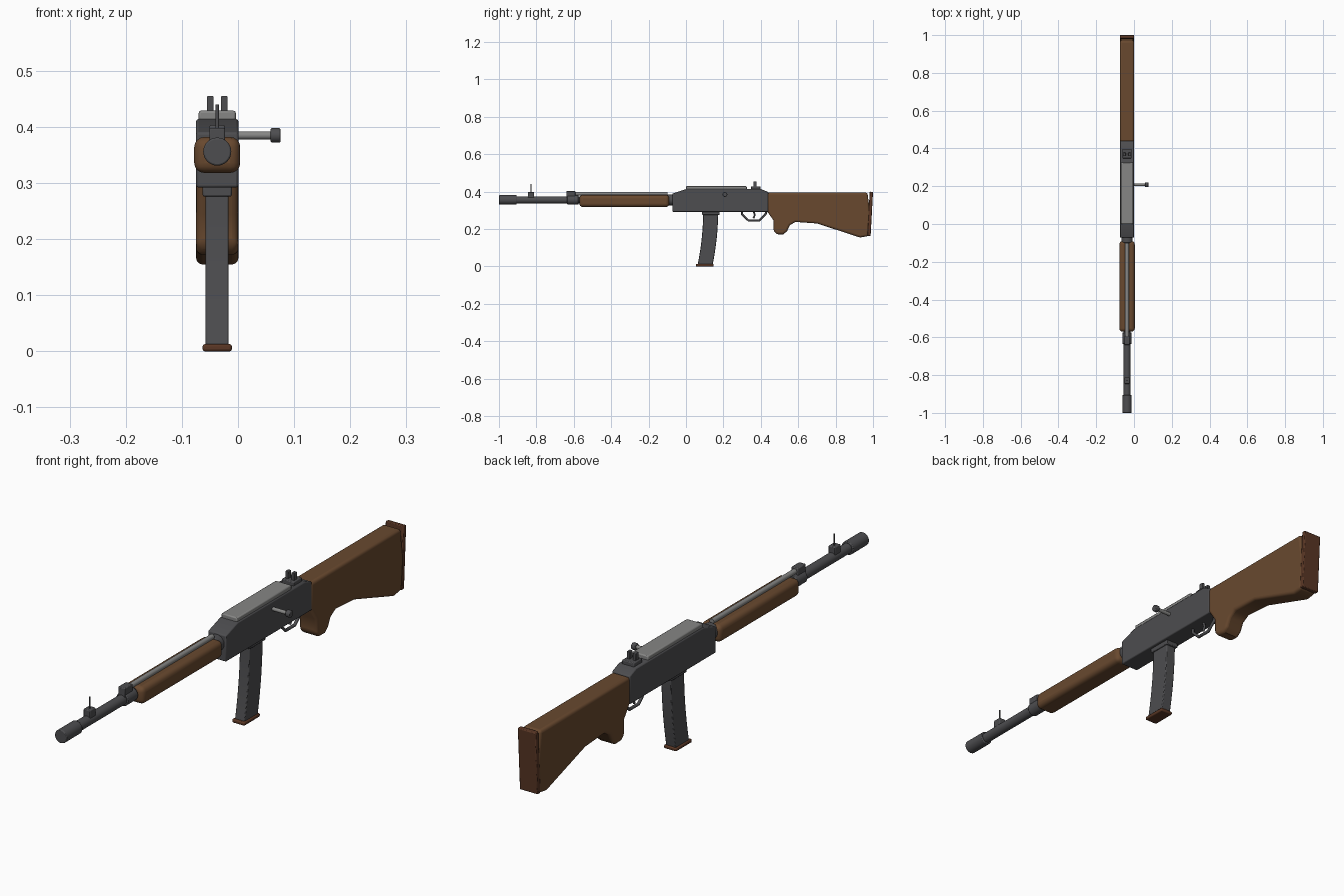
import bpy, bmesh, math
from mathutils import Matrix

if "Cube" in bpy.data.objects:
    bpy.data.objects.remove(bpy.data.objects["Cube"])

CX = -0.037   # centre plane of the body
BZ = 0.356    # bore height


def material(name, rgb):
    m = bpy.data.materials.new(name)
    m.diffuse_color = (*rgb, 1)
    m.use_nodes = True
    m.node_tree.nodes["Principled BSDF"].inputs["Base Color"].default_value = m.diffuse_color
    return m


STEEL = material("dark_steel", (0.075, 0.075, 0.08))
SILVER = material("bare_steel", (0.24, 0.24, 0.235))
WOOD = material("wood", (0.14, 0.066, 0.028))
PAD = material("pad_brown", (0.10, 0.037, 0.018))


def finish(name, bm, mat, bevel=0, segs=2, angle=30):
    bmesh.ops.recalc_face_normals(bm, faces=bm.faces)
    me = bpy.data.meshes.new(name)
    bm.to_mesh(me)
    bm.free()
    ob = bpy.data.objects.new(name, me)
    bpy.context.collection.objects.link(ob)
    me.materials.append(mat)
    if bevel:
        b = ob.modifiers.new("bevel", 'BEVEL')
        b.width, b.segments = bevel, segs
        b.limit_method, b.angle_limit = 'ANGLE', math.radians(angle)
    bpy.ops.object.select_all(action='DESELECT')
    ob.select_set(True)
    bpy.context.view_layer.objects.active = ob
    bpy.ops.object.shade_smooth_by_angle(angle=math.radians(35))
    return ob


def prism(name, pts, half, mat, bevel=0, segs=2, angle=30):
    """Side profile of (y, z) points extruded across x."""
    bm = bmesh.new()
    f = bm.faces.new([bm.verts.new((CX - half, y, z)) for y, z in pts])
    r = bmesh.ops.extrude_face_region(bm, geom=[f])
    vs = [v for v in r["geom"] if isinstance(v, bmesh.types.BMVert)]
    bmesh.ops.translate(bm, verts=vs, vec=(2 * half, 0, 0))
    return finish(name, bm, mat, bevel, segs, angle)


def box(name, half, y0, y1, z0, z1, mat, bevel=0.003, segs=2, dx=0):
    ob = prism(name, [(y0, z0), (y1, z0), (y1, z1), (y0, z1)], half, mat, bevel, segs)
    ob.location.x = dx
    return ob


def rod(name, r, a, b, mat, axis='Y', x=CX, y=0, z=BZ, bevel=0.003):
    """Cylinder running from a to b along the given axis."""
    bm = bmesh.new()
    bmesh.ops.create_cone(bm, cap_ends=True, segments=32, radius1=r, radius2=r, depth=b - a)
    mid = (a + b) / 2
    if axis == 'Y':
        m = Matrix.Translation((x, mid, z)) @ Matrix.Rotation(math.pi / 2, 4, 'X')
    elif axis == 'X':
        m = Matrix.Translation((mid, y, z)) @ Matrix.Rotation(math.pi / 2, 4, 'Y')
    else:
        m = Matrix.Translation((x, y, mid))
    bmesh.ops.transform(bm, matrix=m, verts=bm.verts)
    return finish(name, bm, mat, bevel)


# Barrel group
rod("barrel", 0.019, -0.92, -0.05, STEEL)
rod("muzzle", 0.025, -1.0, -0.905, STEEL)
rod("gas_ring", 0.025, -0.635, -0.575, STEEL)
box("gas_block", 0.014, -0.64, -0.592, 0.365, 0.403, STEEL)
rod("gas_tube", 0.0095, -0.6, -0.1, SILVER, z=0.389, bevel=0)
box("front_sight_base", 0.014, -0.846, -0.812, 0.36, 0.398, STEEL)
rod("front_sight_post", 0.003, 0.39, 0.44, STEEL, 'Z', y=-0.828, bevel=0)

# Handguard and its rear collar
box("handguard", 0.041, -0.57, -0.09, 0.318, 0.382, WOOD, 0.018, 4)
rod("rear_collar", 0.03, -0.1, -0.06, STEEL)

# Receiver, cover and rear sight
prism("receiver", [(-0.072, 0.292), (0.44, 0.292), (0.44, 0.398), (0.40, 0.414),
                   (0.0, 0.414), (-0.072, 0.39)], 0.0375, STEEL, 0.004)
box("top_cover", 0.033, 0.0, 0.325, 0.405, 0.429, SILVER, 0.004)
box("rear_sight_base", 0.025, 0.348, 0.398, 0.405, 0.428, STEEL)
for side, dx in (("left", -0.0125), ("right", 0.0125)):
    box("rear_sight_post_" + side, 0.006, 0.36, 0.378, 0.42, 0.455, STEEL, 0.002, dx=dx)

# Bolt handle
rod("bolt_handle", 0.007, -0.01, 0.065, SILVER, 'X', y=0.208, z=0.385, bevel=0)
rod("bolt_knob", 0.013, 0.058, 0.076, STEEL, 'X', y=0.208, z=0.385)

# Curved magazine
N = 8
front, back = [], []
for i in range(N + 1):
    t = i / N
    z = 0.30 - 0.292 * t
    sweep = 0.030 * t * t
    front.append((0.092 - sweep, z))
    back.append((0.172 - sweep, z - 0.0 * t))
prism("magazine", front + back[::-1], 0.0205, STEEL, 0.003)
box("magazine_collar", 0.026, 0.085, 0.180, 0.276, 0.298, STEEL)
box("magazine_base", 0.026, 0.053, 0.148, 0.0, 0.013, PAD, 0.004)

# Trigger guard and trigger
def wire(name, pts, r):
    cu = bpy.data.curves.new(name, 'CURVE')
    cu.dimensions = '3D'
    cu.bevel_depth, cu.bevel_resolution = r, 2
    cu.use_fill_caps = True
    sp = cu.splines.new('POLY')
    sp.points.add(len(pts) - 1)
    for p, (y, z) in zip(sp.points, pts):
        p.co = (CX, y, z, 1)
    cu.materials.append(STEEL)
    ob = bpy.data.objects.new(name, cu)
    bpy.context.collection.objects.link(ob)
    bpy.ops.object.select_all(action='DESELECT')
    ob.select_set(True)
    bpy.context.view_layer.objects.active = ob
    bpy.ops.object.convert(target='MESH')


wire("trigger_guard", [(0.30, 0.295), (0.30, 0.278), (0.335, 0.245), (0.39, 0.245),
                       (0.425, 0.278), (0.43, 0.295)], 0.006)
wire("trigger", [(0.362, 0.295), (0.368, 0.275), (0.360, 0.258)], 0.005)

# Stock with grip, and butt pad
prism("stock", [(0.435, 0.294), (0.468, 0.245), (0.468, 0.190), (0.485, 0.172),
                (0.520, 0.172), (0.540, 0.188), (0.555, 0.220), (0.585, 0.238),
                (0.70, 0.230), (0.93, 0.155), (0.975, 0.162), (0.985, 0.28),
                (0.97, 0.395), (0.435, 0.395)], 0.0375, WOOD, 0.011, 4, 40)
prism("butt_pad", [(0.970, 0.163), (0.987, 0.163), (1.0, 0.398), (0.982, 0.400)],
      0.0375, PAD, 0.003)
